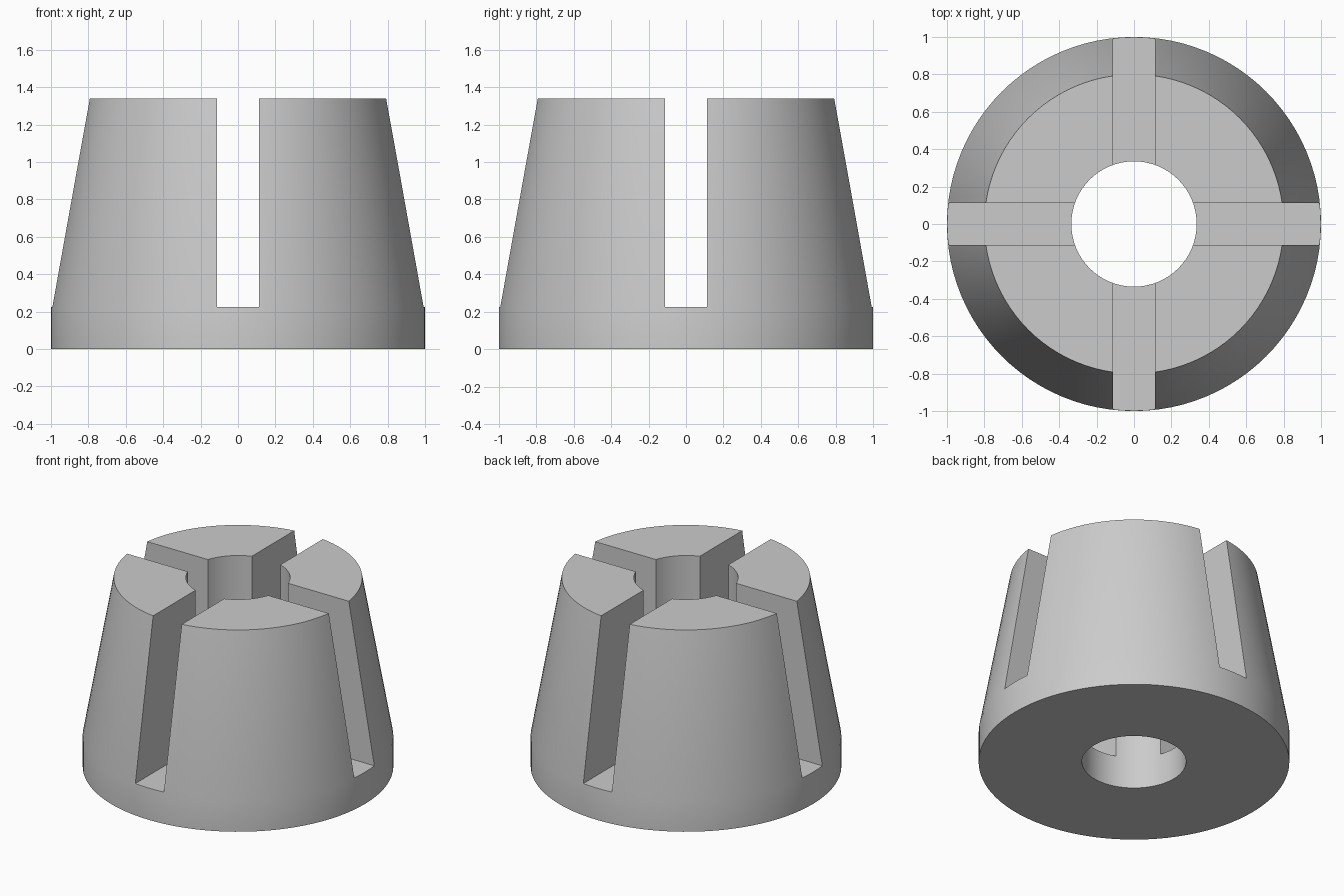
import bpy
import bmesh
from math import cos, sin, tau, radians

default = bpy.data.objects.get("Cube")
if default:
    bpy.data.objects.remove(default, do_unlink=True)

HEIGHT, SLOT_FLOOR, SLOT_WIDTH = 1.34, 0.225, 0.225
SEGMENTS = 96

grey = bpy.data.materials.new("plain grey")
grey.use_nodes = True
colour = (0.6, 0.6, 0.6, 1)
grey.diffuse_color = colour
grey.node_tree.nodes["Principled BSDF"].inputs["Base Color"].default_value = colour


def add_object(name, bm):
    bmesh.ops.recalc_face_normals(bm, faces=bm.faces)
    mesh = bpy.data.meshes.new(name)
    bm.to_mesh(mesh)
    bm.free()
    mesh.materials.append(grey)
    obj = bpy.data.objects.new(name, mesh)
    bpy.context.collection.objects.link(obj)
    return obj


def revolve(name, profile):
    """Turn a closed (radius, height) outline around z."""
    bm = bmesh.new()
    rings = [[bm.verts.new((r * cos(tau * i / SEGMENTS), r * sin(tau * i / SEGMENTS), z))
              for i in range(SEGMENTS)] for r, z in profile]
    for ring, following in zip(rings, rings[1:] + rings[:1]):
        for i in range(SEGMENTS):
            j = (i + 1) % SEGMENTS
            bm.faces.new((ring[i], ring[j], following[j], following[i]))
    return add_object(name, bm)


def slot_cutter(name, size_x, size_y):
    bm = bmesh.new()
    bmesh.ops.create_cube(bm, size=1)
    bmesh.ops.scale(bm, vec=(size_x, size_y, 2), verts=bm.verts)
    bmesh.ops.translate(bm, vec=(0, 0, SLOT_FLOOR + 1), verts=bm.verts)
    cutter = add_object(name, bm)
    cutter.hide_render = True
    return cutter


# Tapered collet with a short straight base and a through bore
collet = revolve("slotted_collet", [
    (0.335, 0), (1, 0), (1, 0.22), (0.8, HEIGHT), (0.335, HEIGHT)])

# Two crossing slots split the upper part into four jaws
bpy.context.view_layer.objects.active = collet
for name, size in (("slot_across", (3, SLOT_WIDTH)), ("slot_along", (SLOT_WIDTH, 3))):
    cutter = slot_cutter(name, *size)
    cut = collet.modifiers.new(name, 'BOOLEAN')
    cut.operation = 'DIFFERENCE'
    cut.solver = 'EXACT'
    cut.object = cutter
    bpy.ops.object.modifier_apply(modifier=cut.name)
    bpy.data.objects.remove(cutter, do_unlink=True)

# Smooth round walls, crisp edges
bpy.ops.object.select_all(action='DESELECT')
collet.select_set(True)
bpy.ops.object.shade_smooth_by_angle(angle=radians(30))
